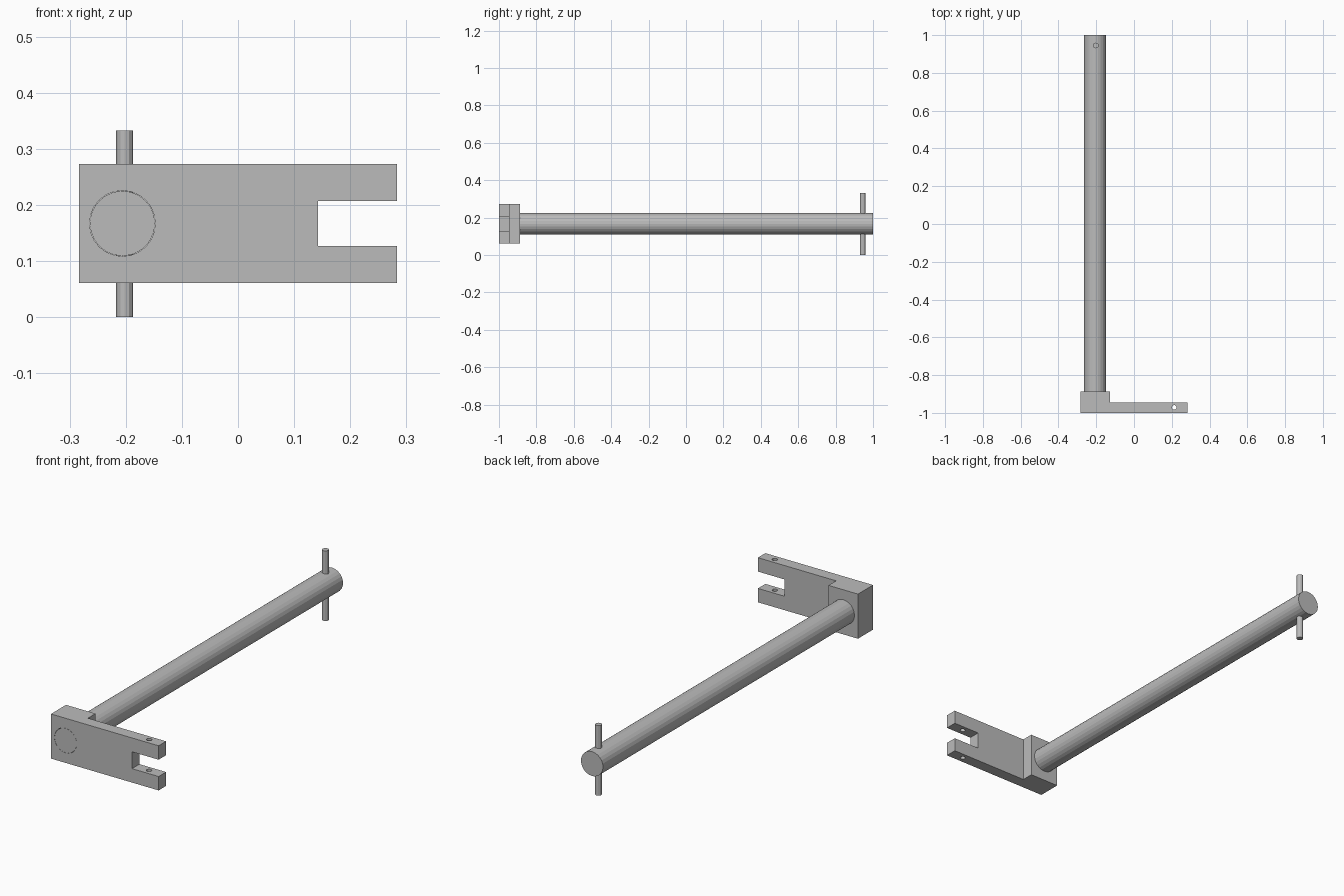
import bpy, bmesh
from math import radians
from mathutils import Matrix, Vector

cube = bpy.data.objects.get("Cube")
if cube:
    bpy.data.objects.remove(cube, do_unlink=True)

steel = bpy.data.materials.new("grey steel")
steel.use_nodes = True
colour = (0.5, 0.5, 0.5, 1)
steel.diffuse_color = colour
steel.node_tree.nodes["Principled BSDF"].inputs["Base Color"].default_value = colour


def finish(name, bm):
    bmesh.ops.recalc_face_normals(bm, faces=bm.faces)
    mesh = bpy.data.meshes.new(name)
    bm.to_mesh(mesh)
    bm.free()
    mesh.materials.append(steel)
    obj = bpy.data.objects.new(name, mesh)
    bpy.context.collection.objects.link(obj)
    return obj


def cylinder(name, start, end, radius, sides):
    start, end = Vector(start), Vector(end)
    axis = end - start
    turn = axis.to_track_quat('Z', 'Y').to_matrix().to_4x4()
    bm = bmesh.new()
    bmesh.ops.create_cone(bm, cap_ends=True, segments=sides, radius1=radius,
                          radius2=radius, depth=axis.length,
                          matrix=Matrix.Translation((start + end) / 2) @ turn)
    return finish(name, bm)


def extruded(name, outline, bottom, top):
    bm = bmesh.new()
    face = bm.faces.new([bm.verts.new((x, y, bottom)) for x, y in outline])
    grown = bmesh.ops.extrude_face_region(bm, geom=[face])["geom"]
    bmesh.ops.translate(bm, vec=(0, 0, top - bottom),
                        verts=[v for v in grown if isinstance(v, bmesh.types.BMVert)])
    return finish(name, bm)


def cut(target, cutter):
    cutter.hide_render = True
    mod = target.modifiers.new(cutter.name, 'BOOLEAN')
    mod.operation, mod.solver, mod.object = 'DIFFERENCE', 'EXACT', cutter
    bpy.context.view_layer.objects.active = target
    bpy.ops.object.modifier_apply(modifier=mod.name)
    bpy.data.objects.remove(cutter, do_unlink=True)


rod_x, rod_z, rod_radius = -0.206, 0.167, 0.058

# Forked bracket: thick clamp block stepping down to a thin arm
bracket = extruded("forked_bracket",
                   [(-0.283, -1), (0.283, -1), (0.283, -0.944),
                    (-0.128, -0.944), (-0.128, -0.887), (-0.283, -0.887)],
                   0.061, 0.273)
cut(bracket, extruded("slot_cutter",
                      [(0.143, -1.1), (0.4, -1.1), (0.4, -0.8), (0.143, -0.8)],
                      0.127, 0.207))
cut(bracket, cylinder("pin_hole_cutter", (0.213, -0.971, -0.1),
                      (0.213, -0.971, 0.5), 0.012, 16))
cut(bracket, cylinder("rod_bore_cutter", (rod_x, -1.1, rod_z),
                      (rod_x, -0.8, rod_z), rod_radius + 0.0006, 24))

# Long rod seated flush in the bracket, with a cross pin near its far end
cylinder("long_rod", (rod_x, -1, rod_z), (rod_x, 1, rod_z), rod_radius, 24)
cylinder("cross_pin", (-0.202, 0.945, 0), (-0.202, 0.945, 0.333), 0.015, 12)
